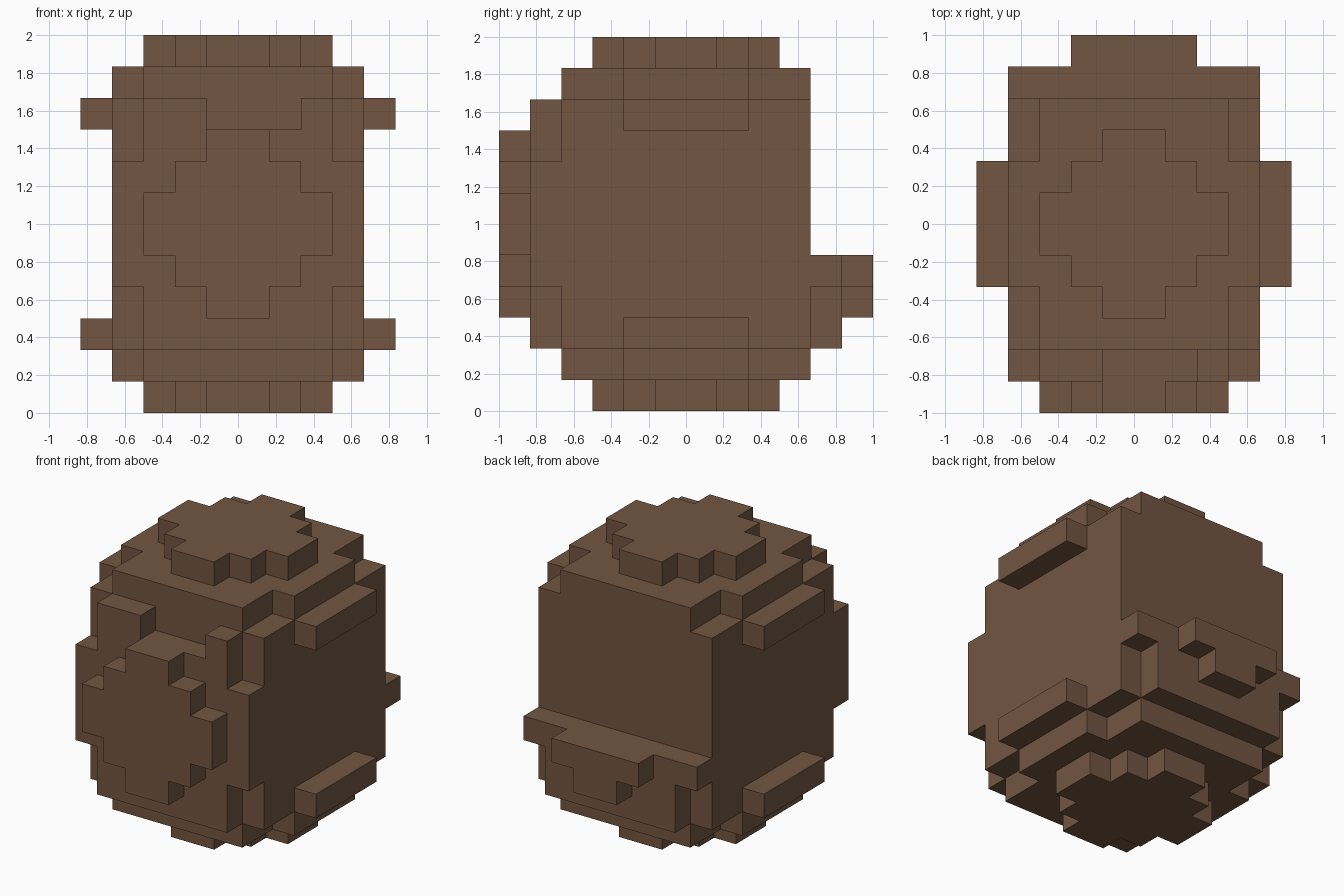
import bpy
import bmesh

if "Cube" in bpy.data.objects:
    bpy.data.objects.remove(bpy.data.objects["Cube"], do_unlink=True)

U = 1 / 6  # edge length of one block

brown = bpy.data.materials.new("brown")
brown.use_nodes = True
colour = (0.171, 0.092, 0.053, 1)
brown.diffuse_color = colour
bsdf = next(n for n in brown.node_tree.nodes if n.type == "BSDF_PRINCIPLED")
bsdf.inputs["Base Color"].default_value = colour
bsdf.inputs["Roughness"].default_value = 0.9


def stepped(start, rows):
    """Mirrored stepped outline from (half width, height) rows, bottom to top."""
    right, level = [], start
    for half, height in rows:
        right += [(half, level), (half, level + height)]
        level += height
    return right + [(-a, b) for a, b in reversed(right)]


def slab(name, outline, axis, low, high):
    """Extrude an outline in block units along y (outline x, z) or z (outline x, y)."""
    bm = bmesh.new()
    if axis == "z":
        points = [(a, b, low) for a, b in outline]
        move = (0, 0, (high - low) * U)
    else:
        points = [(a, low, b) for a, b in outline]
        move = (0, (high - low) * U, 0)
    verts = [bm.verts.new([c * U for c in p]) for p in points]
    face = bm.faces.new(verts)
    out = bmesh.ops.extrude_face_region(bm, geom=[face], use_keep_orig=True)
    moved = [g for g in out["geom"] if isinstance(g, bmesh.types.BMVert)]
    bmesh.ops.translate(bm, verts=moved, vec=move)
    bmesh.ops.recalc_face_normals(bm, faces=bm.faces)
    mesh = bpy.data.meshes.new(name)
    bm.to_mesh(mesh)
    bm.free()
    mesh.materials.append(brown)
    obj = bpy.data.objects.new(name, mesh)
    bpy.context.scene.collection.objects.link(obj)
    return obj


disc = [(1, 1), (2, 1), (3, 2), (2, 1), (1, 1)]
cross = stepped(-4, [(3, 2), (4, 4), (3, 2)])

# Main body with its top and bottom steps
slab("body", stepped(-4, [(4, 8)]), "z", 2, 10)
for place, step, cap in (("top", 10, 11), ("bottom", 1, 0)):
    slab(place + "_step", cross, "z", step, step + 1)
    slab(place + "_cap", stepped(-3, disc), "z", cap, cap + 1)

# Front plate with an off-centre notch in its upper edge, and the raised disc
front = [(-3, 2), (3, 2), (3, 4), (4, 4), (4, 8), (3, 8), (3, 10), (2, 10),
         (2, 9), (-1, 9), (-1, 10), (-3, 10), (-3, 8), (-4, 8), (-4, 4), (-3, 4)]
slab("front_plate", front, "y", -5, -4)
slab("front_disc", stepped(3, disc), "y", -6, -5)

# Low plate and bump on the back
slab("back_plate", stepped(2, [(3, 2), (4, 1)]), "y", 4, 5)
slab("back_bump", stepped(3, [(1, 1), (2, 1)]), "y", 5, 6)

# Ledges along the upper and lower edges of both sides
for side, s in (("left", 1), ("right", -1)):
    for place, z in (("upper", 9), ("lower", 2)):
        ledge = [(4 * s, z), (5 * s, z), (5 * s, z + 1), (4 * s, z + 1)]
        slab(f"{side}_{place}_ledge", ledge, "y", -2, 2)
